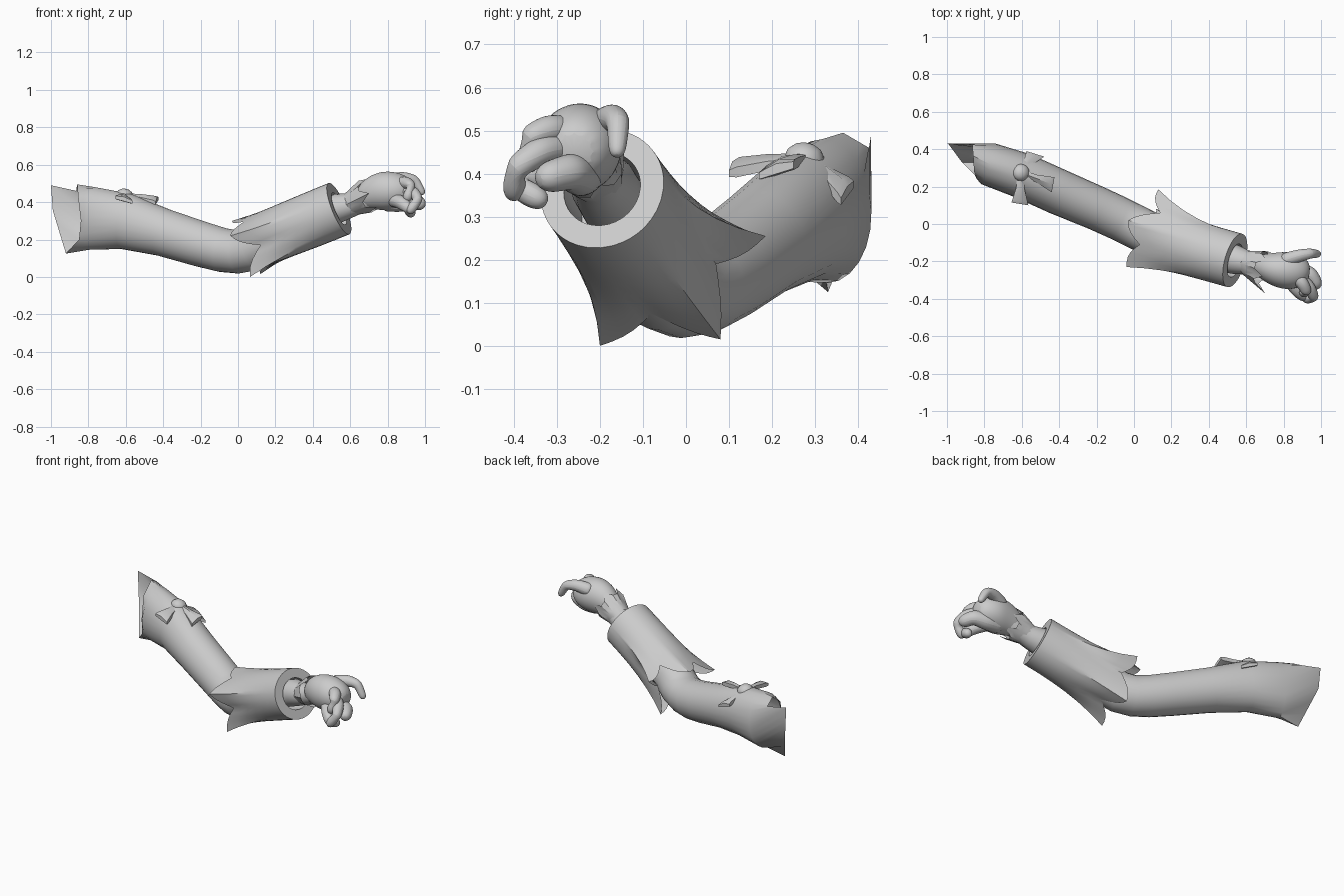
import bpy, bmesh, math
from mathutils import Vector as V

if "Cube" in bpy.data.objects:
    bpy.data.objects.remove(bpy.data.objects["Cube"], do_unlink=True)

GREY = (0.6, 0.6, 0.6, 1)
mat = bpy.data.materials.new("plain grey")
mat.use_nodes = True
mat.diffuse_color = GREY
mat.node_tree.nodes["Principled BSDF"].inputs["Base Color"].default_value = GREY


def loft(name, rings, cap_start=False, cap_end=False, subdiv=0, angle=40):
    """Skin a list of equally long closed rings."""
    bm = bmesh.new()
    rows = [[bm.verts.new(p) for p in r] for r in rings]
    n = len(rows[0])
    for a, b in zip(rows, rows[1:]):
        for i in range(n):
            j = (i + 1) % n
            bm.faces.new((a[i], a[j], b[j], b[i]))
    if cap_start:
        bm.faces.new(rows[0][::-1])
    if cap_end:
        bm.faces.new(rows[-1])
    bmesh.ops.recalc_face_normals(bm, faces=bm.faces)
    me = bpy.data.meshes.new(name)
    bm.to_mesh(me)
    bm.free()
    ob = bpy.data.objects.new(name, me)
    bpy.context.collection.objects.link(ob)
    me.materials.append(mat)
    if subdiv:
        ob.modifiers.new("smooth", "SUBSURF").levels = subdiv
        ob.modifiers["smooth"].render_levels = subdiv
    bpy.ops.object.select_all(action="DESELECT")
    ob.select_set(True)
    bpy.context.view_layer.objects.active = ob
    bpy.ops.object.shade_smooth_by_angle(angle=math.radians(angle))
    return ob


def ring(c, d, rs, rv, n):
    """Ellipse round c facing d; starts sideways, then goes up."""
    d = V(d).normalized()
    u = d.cross(V((0, 0, 1))).normalized()
    v = u.cross(d)
    turn = [2 * math.pi * i / n for i in range(n)]
    return [V(c) + u * rs * math.cos(a) + v * rv * math.sin(a) for a in turn]


def path_rings(pts, radii, n):
    ps = [V(p) for p in pts]
    out = []
    for i, (p, r) in enumerate(zip(ps, radii)):
        d = ps[min(i + 1, len(ps) - 1)] - ps[max(i - 1, 0)]
        rs, rv = r if isinstance(r, tuple) else (r, r)
        out.append(ring(p, d, rs, rv, n))
    return out


def resample(pts, k, bulge=V()):
    """Closed loop with k steps between points, each side bowed along bulge."""
    ps = [V(p) for p in pts]
    return [p.lerp(ps[(i + 1) % len(ps)], j / k) + bulge * math.sin(math.pi * j / k)
            for i, p in enumerate(ps) for j in range(k)]


# Upper sleeve with a ragged shoulder opening
rim = [(-.84, .24, .30), (-.855, .28, .43), (-.86, .365, .495), (-.865, .425, .46),
       (-1, .43, .49), (-.99, .425, .355), (-.92, .33, .125), (-.85, .26, .2)]
arm_path = [(-.78, .322, .313), (-.6, .26, .297), (-.4, .17, .238), (-.2, .085, .176),
            (-.08, .03, .143), (0, -.01, .134), (.07, -.045, .148), (.14, -.08, .19), (.26, -.115, .25)]
arm_radii = [(.115, .168), (.122, .15), (.122, .128), (.118, .122),
             (.117, .118), (.116, .116), (.116, .118), (.115, .12), (.11, .11)]
loft("upper_sleeve", [resample(rim, 3)] + path_rings(arm_path, arm_radii, 24))

# Forearm cuff: leaf-shaped points at the elbow, thick rim at the wrist
cuff_end = V((.54, -.195, .365))
axis = (V((.15, -.085, .205)) - cuff_end).normalized()
points = [(-.04, -.23, .22), (.12, -.215, .17), (.065, -.2, .0), (.17, -.08, .075),
          (.12, .08, .015), (.15, .07, .19), (.13, .185, .255), (.14, .06, .31),
          (-.03, .02, .3), (.03, -.11, .295)]
hem = []
for p in resample(points, 5, axis * .025):
    h = (p - cuff_end).dot(axis)
    radial = p - cuff_end - axis * h
    hem.append((h, radial.normalized(), max(radial.length, .13)))


def cuff_ring(f):
    return [cuff_end + axis * h * f + d * (.148 + (r - .148) * f ** 2.5) for h, d, r in hem]


def inner_ring(r, depth):
    return [cuff_end + axis * depth + d * r for h, d, _ in hem]


loft("forearm_cuff", [inner_ring(.088, .15), inner_ring(.092, 0)]
     + [cuff_ring(i / 6) for i in range(7)], cap_start=True, angle=35)

# Wrist and pleated glove edge
loft("wrist", path_rings(
    [(.42, -.16, .32), (.54, -.19, .37), (.6, -.205, .383), (.66, -.215, .40), (.74, -.23, .43)],
    [.08, .078, .066, .056, .062], 16), True, True)
glove_dir = V((.9, -.25, .35))
frill = []
for f in (0, .35, .7, 1):
    base = ring(V((.58 + .1 * f, -.2 - .03 * f, .38 + .05 * f)), glove_dir,
                .058 + .034 * f, .058 + .034 * f, 18)
    frill.append([p + glove_dir * (f * .05 * (i % 3 == 0)) + V((0, -.04 * f * (i == 0), 0))
                  for i, p in enumerate(base)])
loft("glove_frill", frill, angle=30)

# Palm and curled fingers
loft("palm", path_rings(
    [(.65, -.215, .40), (.70, -.228, .44), (.77, -.245, .46), (.84, -.25, .462), (.9, -.255, .455), (.94, -.26, .45)],
    [(.045, .05), (.075, .09), (.1, .112), (.107, .106), (.085, .085), (.045, .045)], 12), True, True, 2)


def finger(name, pts, r0, r1):
    ps = [V(p) for p in pts]
    fine = []
    for a, b in zip(ps, ps[1:]):
        fine += [a, a.lerp(b, .5)]
    tip_dir = (ps[-1] - ps[-2]).normalized()
    fine += [ps[-1], ps[-1] + tip_dir * r1 * .7]
    n = len(fine) - 1
    radii = [r0 + (r1 - r0) * i / n for i in range(n)] + [r1 * .5]
    loft(name, path_rings(fine, radii, 8), True, True, 2)


finger("index_finger", [(.79, -.2, .505), (.88, -.17, .53), (.945, -.157, .52), (.985, -.16, .45)], .045, .018)
finger("middle_finger", [(.83, -.25, .49), (.9, -.315, .505), (.925, -.365, .485), (.905, -.365, .42)], .042, .026)
finger("ring_finger", [(.84, -.25, .46), (.935, -.335, .455), (.965, -.395, .415), (.92, -.4, .355)], .042, .026)
finger("little_finger", [(.81, -.27, .42), (.87, -.35, .40), (.91, -.395, .37), (.925, -.34, .34)], .044, .028)
finger("thumb", [(.77, -.24, .405), (.87, -.245, .395), (.945, -.27, .405), (.975, -.325, .39)], .06, .036)

# Bow on the upper sleeve
knot = V((-.605, .275, .435))
loops = {"back": ((-.575, .39, .375), (-.48, .36, .335)),
         "side": ((-.425, .25, .42), (-.44, .17, .395)),
         "front": ((-.565, .1, .40), (-.655, .115, .425))}
for side, (a, b) in loops.items():
    a, b = V(a), V(b)
    rings = []
    for f, thick in ((0, .012), (.5, .022), (.9, .024), (1, .016)):
        p, q = knot.lerp(a, f), knot.lerp(b, f)
        if f == 0:
            p, q = p + (a - b) * .2, q + (b - a) * .2
        up = V((0, 0, thick / 2))
        rings.append([p + up, (p + q) / 2 + up * 2, q + up, q - up, (p + q) / 2 - up, p - up])
    loft("bow_loop_" + side, rings, True, True)
loft("bow_knot", [ring(knot + V((0, 0, z)), (.1, .05, 1), r, r, 16)
                  for z, r in ((-.02, .044), (.005, .046), (.022, .038), (.034, .02), (.037, .004))],
     True, True)
